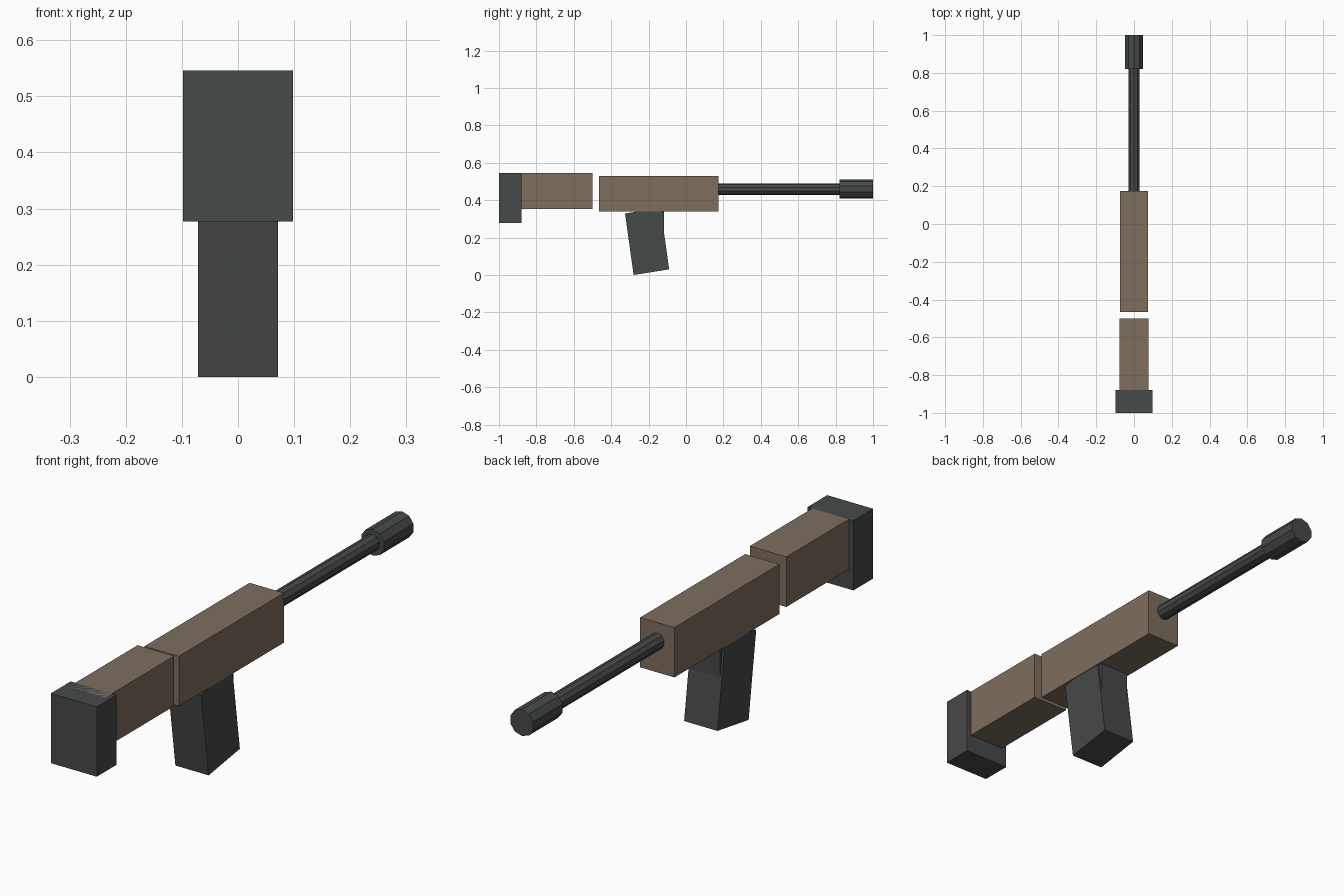
import bpy, bmesh
from math import radians
from mathutils import Matrix

if "Cube" in bpy.data.objects:
    bpy.data.objects.remove(bpy.data.objects["Cube"])


def material(name, rgb):
    m = bpy.data.materials.new(name)
    m.diffuse_color = (*rgb, 1)
    m.use_nodes = True
    m.node_tree.nodes["Principled BSDF"].inputs["Base Color"].default_value = m.diffuse_color
    return m


WOOD = material("wood", (0.21, 0.155, 0.11))
METAL = material("dark_metal", (0.06, 0.068, 0.065))


def finish(name, bm, mat):
    bmesh.ops.recalc_face_normals(bm, faces=bm.faces)
    me = bpy.data.meshes.new(name)
    bm.to_mesh(me)
    bm.free()
    me.materials.append(mat)
    ob = bpy.data.objects.new(name, me)
    bpy.context.collection.objects.link(ob)
    return ob


def slab(name, half_width, profile, mat):
    """Side profile of (y, z) points, extruded symmetrically along x."""
    bm = bmesh.new()
    face = bm.faces.new([bm.verts.new((-half_width, y, z)) for y, z in profile])
    ext = bmesh.ops.extrude_face_region(bm, geom=[face])["geom"]
    verts = [v for v in ext if isinstance(v, bmesh.types.BMVert)]
    bmesh.ops.translate(bm, verts=verts, vec=(2 * half_width, 0, 0))
    return finish(name, bm, mat)


def box(name, half_width, y0, y1, z0, z1, mat):
    return slab(name, half_width, [(y0, z0), (y1, z0), (y1, z1), (y0, z1)], mat)


def tube(name, radius, y0, y1, z, mat, sides=10):
    bm = bmesh.new()
    place = Matrix.Translation((0, (y0 + y1) / 2, z)) @ Matrix.Rotation(radians(-90), 4, 'X')
    bmesh.ops.create_cone(bm, cap_ends=True, segments=sides, radius1=radius,
                          radius2=radius, depth=y1 - y0, matrix=place)
    return finish(name, bm, mat)


# Stock and its end plate
box("butt_plate", 0.098, -1.0, -0.88, 0.277, 0.546, METAL)
box("stock", 0.078, -0.92, -0.50, 0.353, 0.546, WOOD)

# Main body
box("body", 0.073, -0.465, 0.175, 0.338, 0.53, WOOD)

# Barrel and muzzle
tube("barrel", 0.031, 0.10, 0.85, 0.459, METAL)
tube("muzzle", 0.051, 0.82, 1.0, 0.459, METAL)

# Slanted magazine with an upright socket showing at its front
slab("magazine", 0.071, [(-0.28, 0.0), (-0.09, 0.03), (-0.136, 0.357), (-0.326, 0.329)], METAL)
box("magazine_socket", 0.063, -0.27, -0.117, 0.17, 0.36, METAL)
